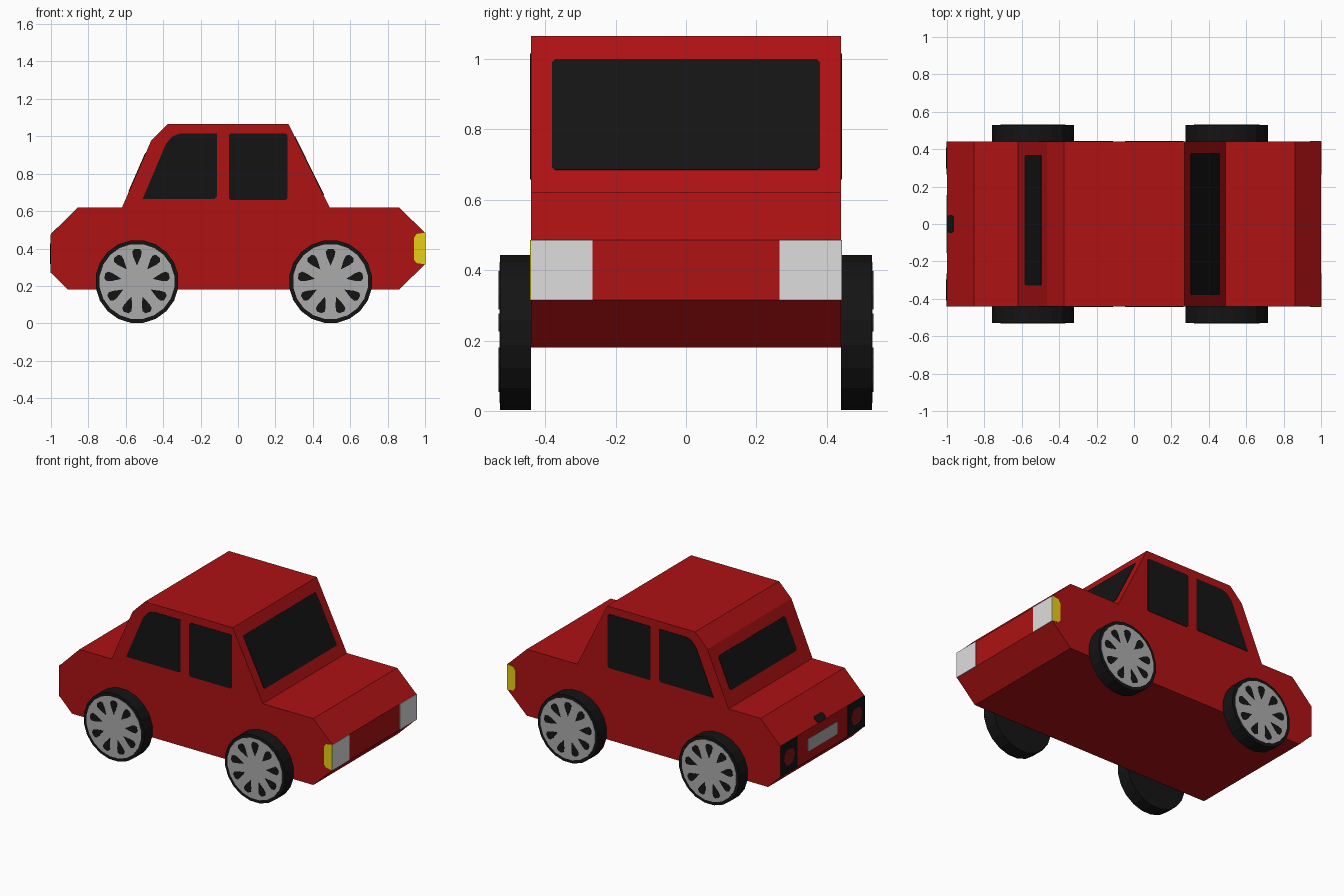
import bpy, bmesh, math
from mathutils import Vector

if "Cube" in bpy.data.objects:
    bpy.data.objects.remove(bpy.data.objects["Cube"])


def material(name, r, g, b):
    m = bpy.data.materials.new(name)
    m.diffuse_color = (r, g, b, 1)
    m.use_nodes = True
    m.node_tree.nodes["Principled BSDF"].inputs["Base Color"].default_value = m.diffuse_color
    return m


RED = material("body red", 0.42, 0.006, 0.007)
BLACK = material("black", 0.007, 0.007, 0.007)
GREY = material("wheel grey", 0.41, 0.41, 0.41)
WHITE = material("headlight white", 0.73, 0.73, 0.73)
YELLOW = material("signal yellow", 0.9, 0.7, 0.008)
DARK_RED = material("tail light red", 0.22, 0.008, 0.008)


def prism(name, points, offset, mat):
    """Solid made by sweeping a flat polygon of 3D points along an offset."""
    bm = bmesh.new()
    face = bm.faces.new([bm.verts.new(p) for p in points])
    new = bmesh.ops.extrude_face_region(bm, geom=[face])["geom"]
    bmesh.ops.translate(bm, vec=offset, verts=[v for v in new if isinstance(v, bmesh.types.BMVert)])
    bmesh.ops.recalc_face_normals(bm, faces=bm.faces)
    mesh = bpy.data.meshes.new(name)
    bm.to_mesh(mesh)
    bm.free()
    mesh.materials.append(mat)
    ob = bpy.data.objects.new(name, mesh)
    bpy.context.collection.objects.link(ob)
    return ob


def plate(name, points, normal, mat, lift=0.003):
    """Thin painted detail lying on a surface."""
    n = Vector(normal).normalized()
    prism(name, [Vector(p) - n * 0.002 for p in points], n * (lift + 0.002), mat)


def rect(u0, u1, v0, v1, c=0.0):
    """Rectangle with optional clipped corners."""
    if c == 0:
        return [(u0, v0), (u1, v0), (u1, v1), (u0, v1)]
    return [(u0 + c, v0), (u1 - c, v0), (u1, v0 + c), (u1, v1 - c),
            (u1 - c, v1), (u0 + c, v1), (u0, v1 - c), (u0, v0 + c)]


def circle(cu, cv, ru, rv, n):
    return [(cu + ru * math.cos((i + 0.5) * math.tau / n),
             cv + rv * math.sin((i + 0.5) * math.tau / n)) for i in range(n)]


W = 0.44  # half width of the body

# Body: side profile swept across the width
profile = [(-1, 0.27), (-0.91, 0.18), (0.86, 0.18), (1, 0.315), (1, 0.485),
           (0.86, 0.62), (0.49, 0.62), (0.27, 1.065), (-0.375, 1.065),
           (-0.465, 0.975), (-0.62, 0.62), (-0.855, 0.62), (-1, 0.475)]
prism("car_body", [(x, -W, z) for x, z in profile], (0, 2 * W, 0), RED)

# Side windows and corner signals
rear_side = [(-0.51, 0.665), (-0.125, 0.665), (-0.112, 0.68), (-0.112, 1.015),
             (-0.31, 1.015), (-0.35, 1.0), (-0.385, 0.96)]
front_side = rect(-0.048, 0.265, 0.658, 1.015, 0.01)
signal = [(1, 0.315), (1, 0.485), (0.955, 0.478), (0.94, 0.455), (0.94, 0.34), (0.955, 0.322)]
for s, side in ((-1, "right"), (1, "left")):
    for name, shape, mat in (("rear_side_window", rear_side, BLACK),
                             ("front_side_window", front_side, BLACK),
                             ("corner_signal", signal, YELLOW)):
        plate(f"{name}_{side}", [(x, s * W, z) for x, z in shape], (0, s, 0), mat)


def slope(shape, low, high):
    """Place (y, z) points on the sloped face between two profile points."""
    (x0, z0), (x1, z1) = low, high
    return [(x0 + (z - z0) / (z1 - z0) * (x1 - x0), y, z) for y, z in shape]


# Windscreen, rear window and boot knob on the sloped faces
plate("windscreen", slope(rect(-0.38, 0.38, 0.685, 0.998, 0.008), (0.49, 0.62), (0.27, 1.065)),
      (0.445, 0, 0.22), BLACK)
plate("rear_window", slope(rect(-0.33, 0.37, 0.705, 0.91, 0.012), (-0.62, 0.62), (-0.465, 0.975)),
      (-0.355, 0, 0.155), BLACK)
plate("boot_knob", slope(rect(-0.048, 0.048, 0.476, 0.51, 0.01), (-1, 0.475), (-0.855, 0.62)),
      (-1, 0, 1), BLACK)

# Lamps at both ends
for s, side in ((-1, "right"), (1, "left")):
    plate(f"headlight_{side}", [(1, s * y, z) for y, z in rect(0.265, W, 0.315, 0.485)],
          (1, 0, 0), WHITE)
    plate(f"tail_lamp_panel_{side}", [(-1, s * y, z) for y, z in rect(0.265, W, 0.27, 0.475)],
          (-1, 0, 0), BLACK)
    plate(f"tail_lamp_{side}", [(-1, s * y, z) for y, z in circle(0.353, 0.373, 0.057, 0.056, 16)],
          (-1, 0, 0), DARK_RED, 0.006)

# Blank rear plate
plate("rear_plate", [(-1, y, z) for y, z in rect(-0.155, 0.155, 0.33, 0.412, 0.008)],
      (-1, 0, 0), GREY)

# Wheels: tyre, hub disc and a ring of teardrop openings
R, SPOKES = 0.223, 9
drop = [(0.085, 0), (0.135, 0.021), (0.16, 0.026), (0.175, 0.014),
        (0.175, -0.014), (0.16, -0.026), (0.135, -0.021)]
for s, side in ((-1, "right"), (1, "left")):
    for cx, end in ((-0.54, "rear"), (0.495, "front")):
        tag = f"{end}_{side}"
        prism("tyre_" + tag, [(x, s * W, z) for x, z in circle(cx, R, R, R, 20)],
              (0, s * 0.088, 0), BLACK)
        plate("hub_" + tag, [(x, s * 0.528, z) for x, z in circle(cx, R, 0.202, 0.202, 20)],
              (0, s, 0), GREY, 0.002)
        for i in range(SPOKES):
            a = math.pi / 2 + i * math.tau / SPOKES
            c, n = math.cos(a), math.sin(a)
            plate(f"hub_opening_{tag}_{i}",
                  [(cx + r * c - t * n, s * 0.528, R + r * n + t * c) for r, t in drop],
                  (0, s, 0), BLACK, 0.004)
